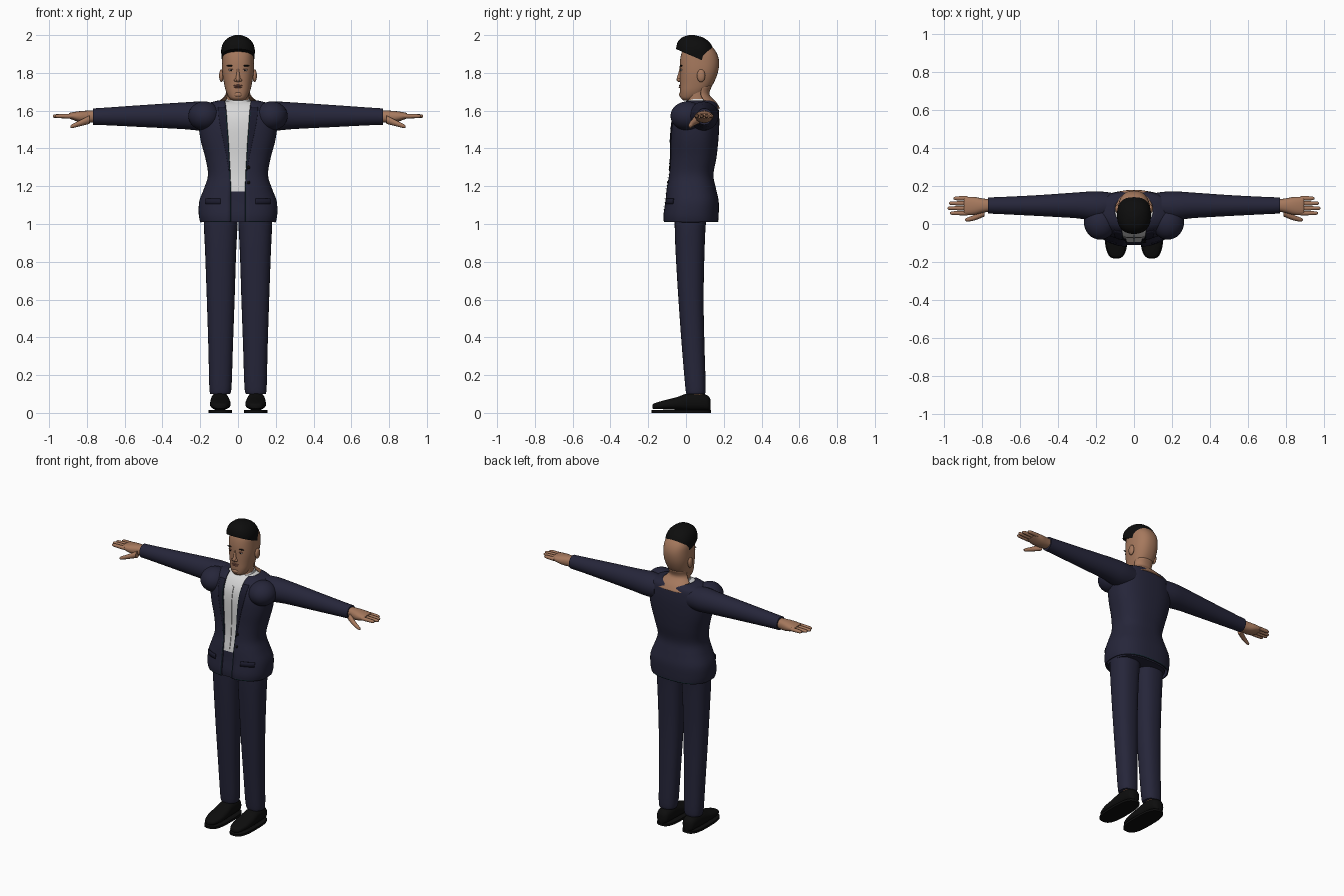
import bpy, bmesh
from math import sin, cos, asin, pi, copysign, radians
from mathutils import Matrix

if "Cube" in bpy.data.objects:
    bpy.data.objects.remove(bpy.data.objects["Cube"])


def material(name, r, g, b):
    m = bpy.data.materials.new(name)
    m.use_nodes = True
    m.diffuse_color = (r, g, b, 1)
    bsdf = m.node_tree.nodes["Principled BSDF"]
    bsdf.inputs["Base Color"].default_value = (r, g, b, 1)
    bsdf.inputs["Roughness"].default_value = 0.8
    return m


NAVY = material("navy cloth", 0.019, 0.019, 0.042)
DARK = material("dark navy trim", 0.011, 0.011, 0.026)
TEAL = material("teal stitching", 0.01, 0.05, 0.06)
WHITE = material("white shirt", 0.68, 0.68, 0.68)
SKIN = material("skin", 0.38, 0.19, 0.11)
LIPS = material("lips", 0.25, 0.10, 0.07)
BLACK = material("black", 0.004, 0.004, 0.004)
parts = []


def finish(name, bm, mat):
    bmesh.ops.recalc_face_normals(bm, faces=bm.faces)
    me = bpy.data.meshes.new(name)
    bm.to_mesh(me)
    bm.free()
    me.materials.append(mat)
    ob = bpy.data.objects.new(name, me)
    bpy.context.scene.collection.objects.link(ob)
    parts.append(ob)
    return ob


def refine(rows, k=4):
    """Catmull-Rom interpolation between section rows."""
    out = []
    for i in range(len(rows) - 1):
        a, b, c, d = (rows[max(i - 1, 0)], rows[i], rows[i + 1],
                      rows[min(i + 2, len(rows) - 1)])
        for j in range(k):
            t = j / k
            out.append(tuple(
                q + 0.5 * t * (r - p + t * (2 * p - 5 * q + 4 * r - s + t * (3 * (q - r) + s - p)))
                for p, q, r, s in zip(a, b, c, d)))
    return out + [rows[-1]]


def loft(name, rows, mat, n=32, e=0.85, axis="z", side=1, k=4, thick=0.0):
    """Rows are (s, u_low, u_high, v_low, v_high[, arc_start, arc_end])."""
    bm = bmesh.new()
    rings = []
    is_arc = len(rows[0]) > 5
    for row in refine(rows, k):
        s, ul, uh, vl, vh = row[:5]
        t0, t1 = row[5:] if is_arc else (0, 2 * pi)
        ring = []
        for i in range(n + is_arc):
            t = t0 + (t1 - t0) * i / n
            su, cv = sin(t), cos(t)
            u = (ul + uh) / 2 + (uh - ul) / 2 * copysign(abs(su) ** e, su)
            v = (vl + vh) / 2 - (vh - vl) / 2 * copysign(abs(cv) ** e, cv)
            co = {"z": (side * u, v, s), "x": (side * s, u, v), "y": (side * u, s, v)}[axis]
            ring.append(bm.verts.new(co))
        rings.append(ring)
    for a, b in zip(rings, rings[1:]):
        for i in range(n):
            j = (i + 1) % len(a)
            bm.faces.new((a[i], a[j], b[j], b[i]))
    if not is_arc:
        bm.faces.new(rings[0])
        bm.faces.new(rings[-1])
    ob = finish(name, bm, mat)
    if thick:
        mod = ob.modifiers.new("thickness", "SOLIDIFY")
        mod.thickness = thick
        mod.offset = 0
    return ob


def ball(name, centre, radii, mat, n=20):
    bm = bmesh.new()
    bmesh.ops.create_uvsphere(bm, u_segments=n, v_segments=n // 2, radius=1,
                              matrix=Matrix.LocRotScale(centre, None, radii))
    return finish(name, bm, mat)


# Torso sections: height, half width, front, back, half width of the front opening
torso = refine([
    (1.01, .197, -.115, .167, .038), (1.05, .205, -.117, .17, .038),
    (1.12, .202, -.107, .17, .038), (1.19, .176, -.10, .155, .038),
    (1.26, .156, -.088, .142, .04), (1.35, .17, -.081, .158, .045),
    (1.44, .194, -.08, .168, .05), (1.52, .205, -.076, .173, .056),
    (1.58, .20, -.062, .172, .06), (1.63, .17, -.03, .165, .065),
    (1.652, .10, .0, .14, .07)])
E = 0.8


def edge(hx, w):
    return asin(min(1, w / hx) ** (1 / E))


def on_jacket(grow, low, high, start, end):
    """Strip of the jacket surface beside the opening, pushed outward."""
    return [(z, -hx - grow, hx + grow, yf - grow, yb + grow,
             edge(hx, w) + start, edge(hx, w) + end(z))
            for z, hx, yf, yb, w in torso if low <= z <= high]


# Jacket, shirt and trouser waist
loft("jacket", [(z, -h, h, f, b, edge(h, w), 2 * pi - edge(h, w)) for z, h, f, b, w in torso],
     NAVY, 56, E, k=1, thick=.006)
inner = [(z, -h * .9, h * .9, f + .007, b - .015) for z, h, f, b, w in torso]
loft("shirt", [r for r in inner if r[0] > 1.165], WHITE, 48, .75, k=1)
loft("trouser_waist", [r for r in inner if r[0] < 1.18], NAVY, 48, .75, k=1)
loft("shirt_collar", [(1.60, -.08, .08, -.035, .165), (1.635, -.07, .07, -.015, .15),
                      (1.662, -.064, .064, .012, .128)], WHITE)
loft("shirt_placket", [(z, -.006, .006, f + .003, f + .009)
                       for z, h, f, b, w in torso if 1.18 < z < 1.6], WHITE, 8, .4, k=1)
hem = torso[0]
loft("jacket_hem_stitch", [(z, -.2, .2, -.119, .171, .2, 2 * pi - .2) for z in (1.012, 1.016)],
     TEAL, 48, E, k=1)
for z in (1.30, 1.22):
    ball("jacket_button", (.055, -.085 if z > 1.25 else -.094, z), (.009, .006, .009), BLACK, 12)

for side, label in ((1, "left"), (-1, "right")):
    # Lapel, edge stitching and pocket flap follow the jacket surface
    loft(label + "_lapel", on_jacket(.005, 1.27, 1.62, 0, lambda z: .02 + (z - 1.26) * .6),
         DARK, 8, E, side=side, k=1, thick=.003)
    loft(label + "_front_stitch", on_jacket(.008, 1.0, 1.6, 0, lambda z: .014),
         TEAL, 2, E, side=side, k=1)
    loft(label + "_pocket_flap", [(z, -.208, .208, f, .175, .37, .9)
                                  for z, f in ((1.105, -.116), (1.135, -.111))],
         DARK, 12, E, side=side, k=2, thick=.005)

    # Sleeve with its puffed shoulder
    ball(label + "_shoulder", (side * .178, .008, 1.572), (.085, .09, .077), NAVY, 32)
    loft(label + "_sleeve", [
        (.12, .03, .165, 1.50, 1.64), (.20, .015, .172, 1.495, 1.648),
        (.30, .03, .166, 1.503, 1.643), (.50, .042, .152, 1.513, 1.63),
        (.70, .052, .142, 1.523, 1.616), (.768, .055, .14, 1.525, 1.612)],
        NAVY, axis="x", side=side, e=1)

    # Hand
    loft(label + "_palm", [
        (.75, .068, .128, 1.54, 1.60), (.80, .058, .135, 1.535, 1.60),
        (.84, .048, .142, 1.54, 1.597), (.885, .048, .142, 1.555, 1.59),
        (.895, .055, .135, 1.56, 1.585)], SKIN, 20, axis="x", side=side)
    for i, (finger, tip) in enumerate((("index", .968), ("middle", .98),
                                       ("ring", .972), ("little", .95))):
        y = .057 + .026 * i
        loft(f"{label}_{finger}_finger", [
            (x, y - r, y + r, 1.571 - r, 1.571 + r)
            for x, r in ((.875, .012), (.92, .0115), (tip - .01, .0095), (tip, .004))],
            SKIN, 10, 1, "x", side)
    loft(label + "_thumb", [
        (.785, .04, .08, 1.53, 1.575), (.835, .02, .05, 1.518, 1.55),
        (.875, .013, .034, 1.508, 1.53), (.888, .018, .027, 1.51, 1.52)],
        SKIN, 12, 1, "x", side)

    # Trouser leg, ankle and shoe
    loft(label + "_trouser_leg", [
        (.10, .042, .147, .003, .10), (.14, .034, .152, -.004, .104),
        (.35, .027, .157, -.022, .098), (.60, .018, .165, -.04, .093),
        (.85, .01, .174, -.055, .098), (1.0, .002, .18, -.06, .105),
        (1.08, .0, .17, -.06, .12)], NAVY, side=side)
    loft(label + "_ankle", [(.06, .06, .13, .02, .095), (.12, .06, .13, .02, .095)],
         SKIN, 16, side=side, k=1)
    loft(label + "_shoe", [
        (-.178, .08, .105, .024, .042), (-.165, .058, .128, .02, .052),
        (-.11, .041, .146, .019, .068), (-.05, .04, .148, .016, .083),
        (.01, .046, .145, .012, .104), (.07, .048, .142, .012, .106),
        (.115, .056, .134, .012, .092), (.13, .075, .115, .014, .07)],
        BLACK, 24, .8, "y", side)
    loft(label + "_shoe_sole", [(z, .032, .155, -.182, .132) for z in (0, .014)],
         BLACK, 32, .7, side=side, k=1)

    # Facial features in pairs
    ball(label + "_ear", (side * .088, .08, 1.785), (.012, .022, .034), SKIN)
    ball(label + "_eyebrow", (side * .041, -.025, 1.838), (.021, .006, .004), BLACK, 12)
    ball(label + "_eye", (side * .036, -.025, 1.814), (.013, .005, .005), WHITE, 12)
    ball(label + "_iris", (side * .036, -.028, 1.814), (.006, .004, .005), BLACK, 12)
    ball(label + "_upper_lid", (side * .036, -.026, 1.819), (.015, .006, .0025), LIPS, 12)
    ball(label + "_nostril", (side * .012, -.036, 1.762), (.009, .01, .008), SKIN, 12)

# Head, neck and the flared skin at the nape
loft("head", [
    (1.655, -.03, .03, -.015, .04), (1.668, -.047, .047, -.028, .075),
    (1.70, -.063, .063, -.032, .112), (1.74, -.073, .073, -.032, .143),
    (1.80, -.083, .083, -.033, .168), (1.86, -.084, .084, -.032, .175),
    (1.91, -.08, .08, -.022, .16), (1.95, -.058, .058, 0, .125),
    (1.975, -.02, .02, .04, .08)], SKIN, 40)
loft("neck", [(1.58, -.066, .066, .0, .14), (1.66, -.06, .06, .005, .115),
              (1.73, -.06, .06, .01, .12)], SKIN)
loft("nape", [(1.612, -.14, .14, .0, .178, 1.75, 2 * pi - 1.75),
              (1.645, -.105, .105, .0, .158, 1.8, 2 * pi - 1.8),
              (1.685, -.066, .066, .0, .122, 1.8, 2 * pi - 1.8),
              (1.73, -.064, .064, .0, .135, 1.8, 2 * pi - 1.8)], SKIN, 24, thick=.004)
loft("nose", [(1.752, -.008, .008, -.042, -.015), (1.765, -.013, .013, -.05, -.01),
              (1.79, -.009, .009, -.043, -.01), (1.825, -.006, .006, -.034, -.01)], SKIN, 16)
ball("upper_lip", (0, -.031, 1.733), (.024, .007, .0045), LIPS, 16)
ball("lower_lip", (0, -.031, 1.724), (.02, .008, .005), LIPS, 16)
ball("chin", (0, -.02, 1.685), (.025, .017, .016), SKIN)

# Hair cap trimmed by a slanted hairline and a slanted back edge
hair = loft("hair", [
    (1.84, -.085, .085, -.046, .145), (1.89, -.088, .088, -.05, .146),
    (1.93, -.088, .088, -.052, .143), (1.965, -.074, .074, -.043, .122),
    (1.988, -.048, .048, -.02, .088), (2.0, -.015, .015, .015, .045)], BLACK, 40)
bm = bmesh.new()
bm.from_mesh(hair.data)
for point, normal in (((0, .10, 1.86), (0, -.065, -.15)), ((0, .10, 1.86), (0, .08, -.045))):
    cut = bmesh.ops.bisect_plane(bm, geom=bm.verts[:] + bm.edges[:] + bm.faces[:],
                                 plane_co=point, plane_no=normal, clear_outer=True)
    rim = [g for g in cut["geom_cut"] if isinstance(g, bmesh.types.BMEdge)]
    bmesh.ops.holes_fill(bm, edges=rim)
bm.to_mesh(hair.data)
bm.free()

# Smooth shading with sharp rims
bpy.ops.object.select_all(action="DESELECT")
for ob in parts:
    ob.select_set(True)
bpy.context.view_layer.objects.active = parts[0]
bpy.ops.object.shade_smooth_by_angle(angle=radians(40))
